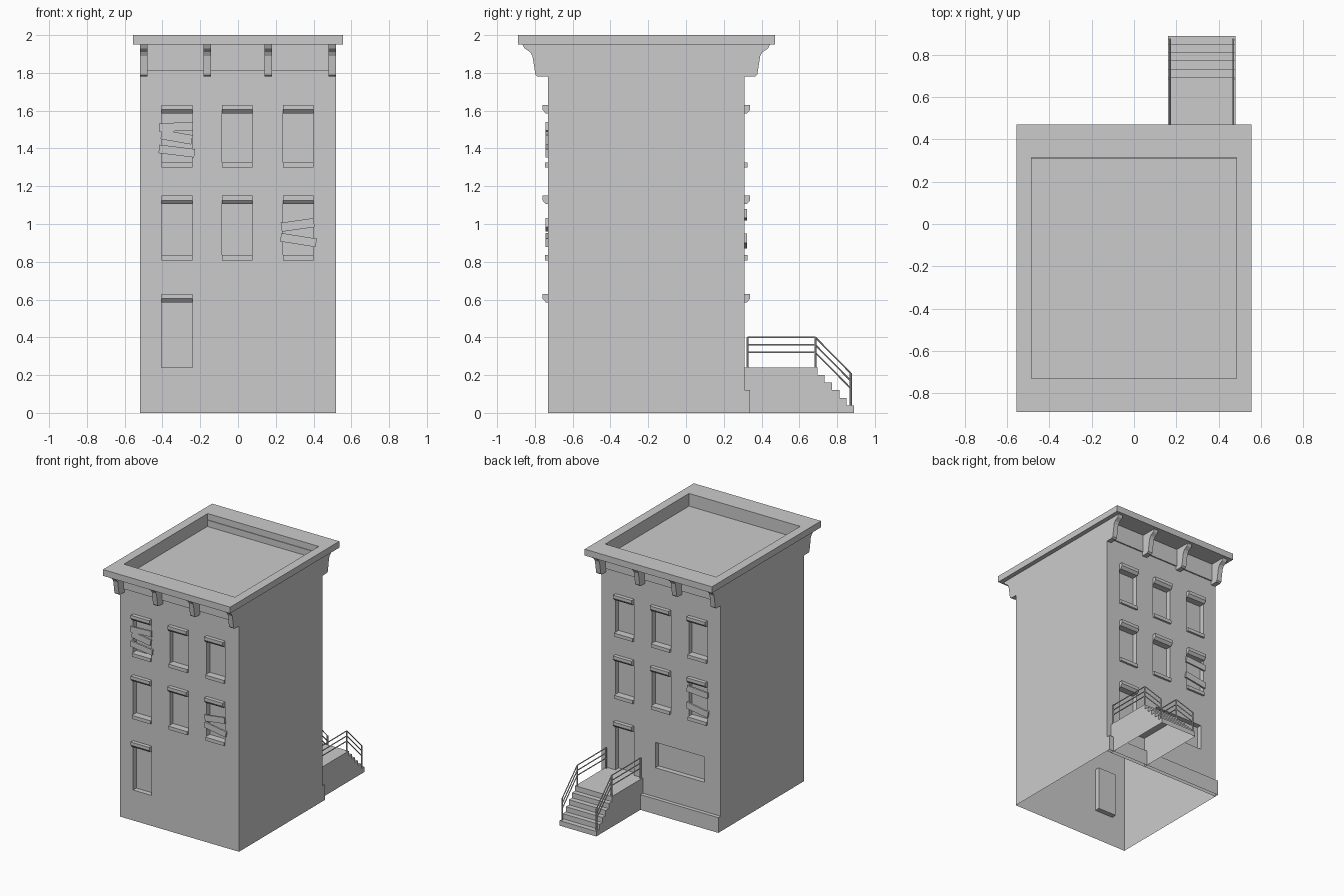
import bpy, bmesh
from math import radians
from mathutils import Vector

if "Cube" in bpy.data.objects:
    bpy.data.objects.remove(bpy.data.objects["Cube"])

FRONT, BACK = -1, 1
HX = 0.52
WALL = {FRONT: -0.73, BACK: 0.31}
COLS = (-0.323, -0.003, 0.318)
W = 0.081
DEPTH = 0.04


def finish(name, bm):
    bmesh.ops.remove_doubles(bm, verts=bm.verts, dist=1e-5)
    bmesh.ops.recalc_face_normals(bm, faces=bm.faces)
    me = bpy.data.meshes.new(name)
    bm.to_mesh(me)
    bm.free()
    ob = bpy.data.objects.new(name, me)
    bpy.context.collection.objects.link(ob)
    return ob


def quad(bm, *pts):
    bm.faces.new([bm.verts.new(p) for p in pts])


def prism(name, profile, x0, x1, side, open_bottom=False):
    """Extrude a (distance from wall, z) profile along x."""
    bm = bmesh.new()
    a, b = [[bm.verts.new((x, WALL[side] + side * d, z)) for d, z in profile]
            for x in (x0, x1)]
    bm.faces.new(a)
    bm.faces.new(b)
    n = len(profile)
    for i in range(n):
        j = (i + 1) % n
        bm.faces.new((a[i], a[j], b[j], b[i]))
    bmesh.ops.recalc_face_normals(bm, faces=bm.faces)
    ob_faces = [f for f in bm.faces if all(v.co.z < 1e-4 for v in f.verts)]
    if open_bottom:
        bmesh.ops.delete(bm, geom=ob_faces, context='FACES')
    return finish(name, bm)


def slab(name, x0, x1, d0, d1, z0, z1, side):
    return prism(name, [(d0, z0), (d1, z0), (d1, z1), (d0, z1)], x0, x1, side)


def board(x, z, length, height, tilt, side):
    bpy.ops.mesh.primitive_cube_add(size=1, location=(x, WALL[side] + side * 0.007, z),
                                    rotation=(0, radians(-tilt), 0))
    ob = bpy.context.object
    ob.name = "window_board"
    ob.scale = (length, 0.014, height)


def rod(name, p, q, r=0.004):
    p, q = Vector(p), Vector(q)
    bpy.ops.mesh.primitive_cylinder_add(vertices=8, radius=r, depth=(q - p).length,
                                        location=(p + q) / 2)
    ob = bpy.context.object
    ob.name = name
    ob.rotation_euler = (q - p).to_track_quat('Z', 'Y').to_euler()


# Openings (x0, x1, z0, z1) for each wall
rows = ((1.325, 1.585), (0.835, 1.105))
windows = [(c - W, c + W, a, b) for c in COLS for a, b in rows]
doors = {FRONT: (COLS[0] - W, COLS[0] + W, 0.24, 0.585),
         BACK: (COLS[2] - W, COLS[2] + W, 0.24, 0.585)}
openings = {FRONT: windows + [doors[FRONT]],
            BACK: windows + [doors[BACK], (-0.38, 0.05, 0.35, 0.55)]}

# Hollow wall shell with recessed openings, open underneath
bm = bmesh.new()
for side in (FRONT, BACK):
    y, yi = WALL[side], WALL[side] - side * DEPTH
    xs = sorted({-HX, HX} | {v for o in openings[side] for v in o[:2]})
    zs = sorted({0, 1.95} | {v for o in openings[side] for v in o[2:]})
    for x0, x1 in zip(xs, xs[1:]):
        for z0, z1 in zip(zs, zs[1:]):
            cx, cz = (x0 + x1) / 2, (z0 + z1) / 2
            hole = any(a < cx < b and c < cz < d for a, b, c, d in openings[side])
            yy = yi if hole else y
            quad(bm, (x0, yy, z0), (x1, yy, z0), (x1, yy, z1), (x0, yy, z1))
    for a, b, c, d in openings[side]:
        ex = [v for v in xs if a <= v <= b]
        ez = [v for v in zs if c <= v <= d]
        for x in (a, b):
            for z0, z1 in zip(ez, ez[1:]):
                quad(bm, (x, y, z0), (x, yi, z0), (x, yi, z1), (x, y, z1))
        for z in (c, d):
            for x0, x1 in zip(ex, ex[1:]):
                quad(bm, (x0, y, z), (x1, y, z), (x1, yi, z), (x0, yi, z))
for x in (-HX, HX):
    loop = [(x, WALL[FRONT], 0), (x, WALL[BACK], 0), (x, WALL[BACK], 1.95), (x, WALL[FRONT], 1.95)]
    quad(bm, *loop)
finish("walls", bm)

# Roof slab with sunken deck
bm = bmesh.new()


def ring(x, y0, y1, z):
    return [bm.verts.new(p) for p in ((-x, y0, z), (x, y0, z), (x, y1, z), (-x, y1, z))]


loops = [ring(HX, -0.73, 0.31, 1.95), ring(0.555, -0.89, 0.47, 1.95),
         ring(0.555, -0.89, 0.47, 2.0), ring(0.485, -0.73, 0.315, 2.0),
         ring(0.485, -0.73, 0.315, 1.9)]
for p, q in zip(loops, loops[1:]):
    for i in range(4):
        j = (i + 1) % 4
        bm.faces.new((p[i], p[j], q[j], q[i]))
bm.faces.new(loops[-1])
finish("roof", bm)

# Cornice friezes, brackets, window hoods and sills on both sides
bracket = [(0, 1.78), (0.055, 1.78), (0.067, 1.79), (0.075, 1.84), (0.083, 1.89),
           (0.095, 1.91), (0.125, 1.93), (0.135, 1.95), (0, 1.95)]
for side in (FRONT, BACK):
    slab("frieze", -HX, HX, 0, 0.01, 1.81, 1.95, side)
    for x in (-0.5, -0.163, 0.16, 0.5):
        prism("cornice_bracket", bracket, x - 0.02, x + 0.02, side)
    for a, b, c, d in windows + [doors[side]]:
        hood = [(0, d), (0.012, d), (0.03, d + 0.02), (0.03, d + 0.045), (0, d + 0.045)]
        prism("hood", hood, a, b, side)
        if c > 0.3:
            slab("sill", a, b, -DEPTH, 0.016, c - 0.027, c, side)

# Boards nailed over broken windows
board(-0.328, 1.514, 0.18, 0.045, 3, FRONT)
board(-0.325, 1.46, 0.165, 0.05, -10, FRONT)
board(-0.324, 1.386, 0.19, 0.045, -7, FRONT)
board(0.316, 0.995, 0.175, 0.048, 8, FRONT)
board(0.320, 0.915, 0.19, 0.045, -9, FRONT)
board(-0.323, 1.05, 0.18, 0.048, 4, BACK)
board(-0.323, 0.91, 0.19, 0.05, 9, BACK)

# Plinth and entrance stairs at the back
prism("plinth", [(0, 0), (0.03, 0), (0.03, 0.12), (0, 0.12)], -HX, HX, BACK, True)
steps = [(0, 0), (0, 0.24)]
for i in range(6):
    d = 0.385 + i * 0.039
    steps += [(d, 0.24 - 0.04 * i), (d, 0.20 - 0.04 * i)]
prism("entrance_stairs", steps, 0.16, 0.48, BACK, True)

# Railings
for x in (0.17, 0.47):
    rod("railing_post", (x, 0.325, 0.24), (x, 0.325, 0.4), 0.006)
    rod("railing_post", (x, 0.685, 0.24), (x, 0.685, 0.4), 0.006)
    rod("railing_post", (x, 0.872, 0.04), (x, 0.872, 0.21), 0.006)
    for z in (0.4, 0.36, 0.32):
        rod("landing_rail", (x, 0.325, z), (x, 0.685, z))
        rod("stair_rail", (x, 0.685, z), (x, 0.872, z - 0.19))
